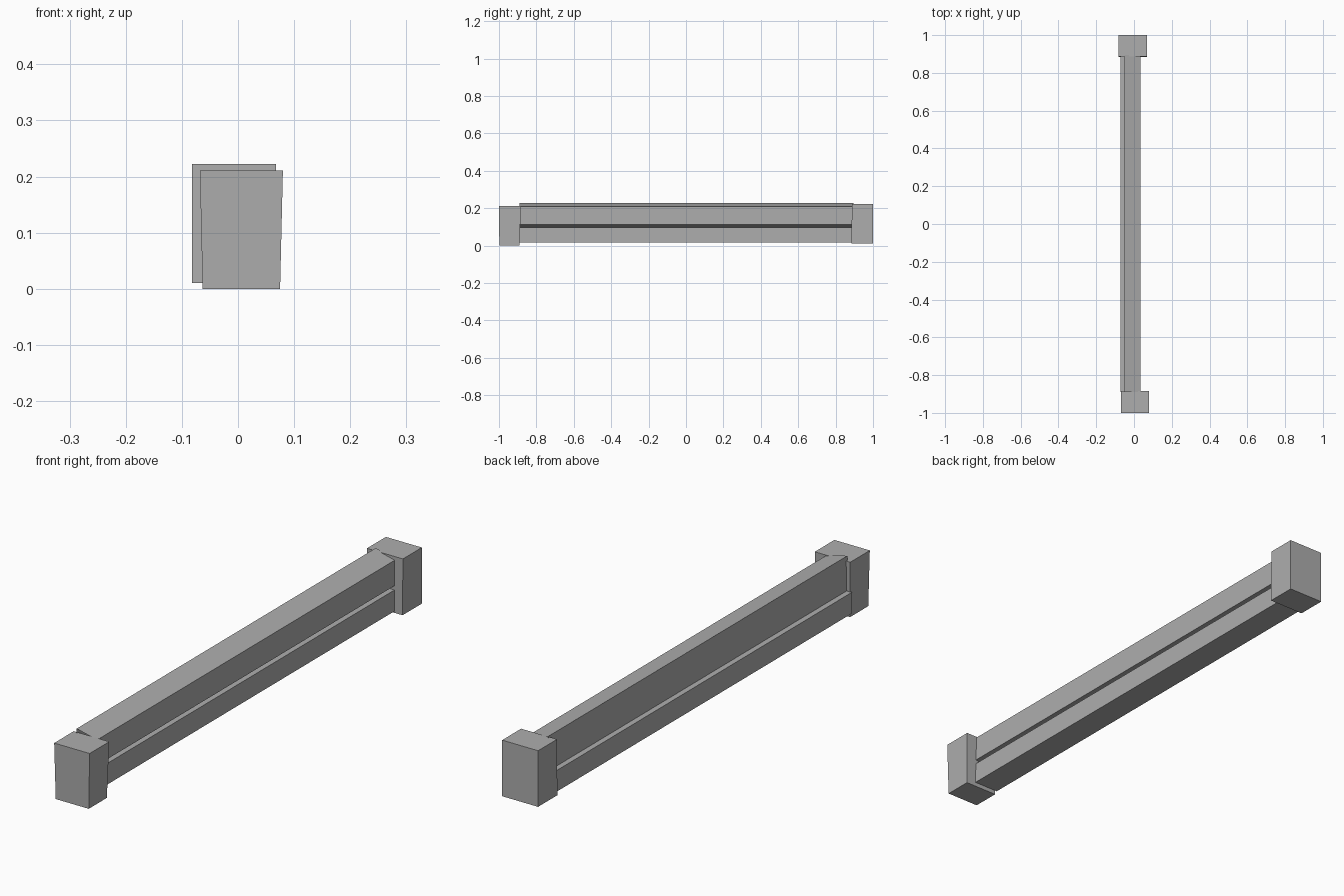
import bpy
import bmesh

default_cube = bpy.data.objects.get("Cube")
if default_cube:
    bpy.data.objects.remove(default_cube, do_unlink=True)

# One plain grey for everything
grey = bpy.data.materials.new("stone_grey")
grey.use_nodes = True
colour = (0.42, 0.42, 0.42, 1.0)
grey.diffuse_color = colour
grey.node_tree.nodes["Principled BSDF"].inputs["Base Color"].default_value = colour


def add_prism(name, near, far, capped):
    """Join two matching outlines, given as loops of points, into one block."""
    bm = bmesh.new()
    a = [bm.verts.new(p) for p in near]
    b = [bm.verts.new(p) for p in far]
    count = len(a)
    for i in range(count):
        j = (i + 1) % count
        bm.faces.new((a[i], b[i], b[j], a[j]))
    if capped:
        bm.faces.new(a)
        bm.faces.new(b[::-1])
    bmesh.ops.recalc_face_normals(bm, faces=bm.faces)
    mesh = bpy.data.meshes.new(name)
    bm.to_mesh(mesh)
    bm.free()
    mesh.materials.append(grey)
    obj = bpy.data.objects.new(name, mesh)
    bpy.context.collection.objects.link(obj)
    return obj


def rectangle(x0, x1, y0, y1, z):
    return [(x0, y0, z), (x1, y0, z), (x1, y1, z), (x0, y1, z)]


def add_beam(name, section, y0, y1):
    """Open-ended beam with an x-z cross-section, running along y."""
    add_prism(name, [(x, y0, z) for x, z in section],
              [(x, y1, z) for x, z in section], capped=False)


# End posts: the front one narrows slightly toward the ground
add_prism("front_post", rectangle(-0.063, 0.075, -0.998, -0.89, 0.0),
          rectangle(-0.068, 0.08, -1.0, -0.883, 0.211), capped=True)
add_prism("back_post", rectangle(-0.082, 0.068, 0.885, 1.0, 0.01),
          rectangle(-0.082, 0.068, 0.887, 1.0, 0.222), capped=True)

# Rails: a plain lower one and a wedge-shaped upper one
add_beam("lower_rail", [(-0.071, 0.016), (0.034, 0.016),
                        (0.034, 0.096), (-0.071, 0.096)], -0.89, 0.89)
add_beam("upper_rail", [(-0.051, 0.097), (0.034, 0.112),
                        (0.034, 0.208), (-0.051, 0.228)], -0.89, 0.896)
